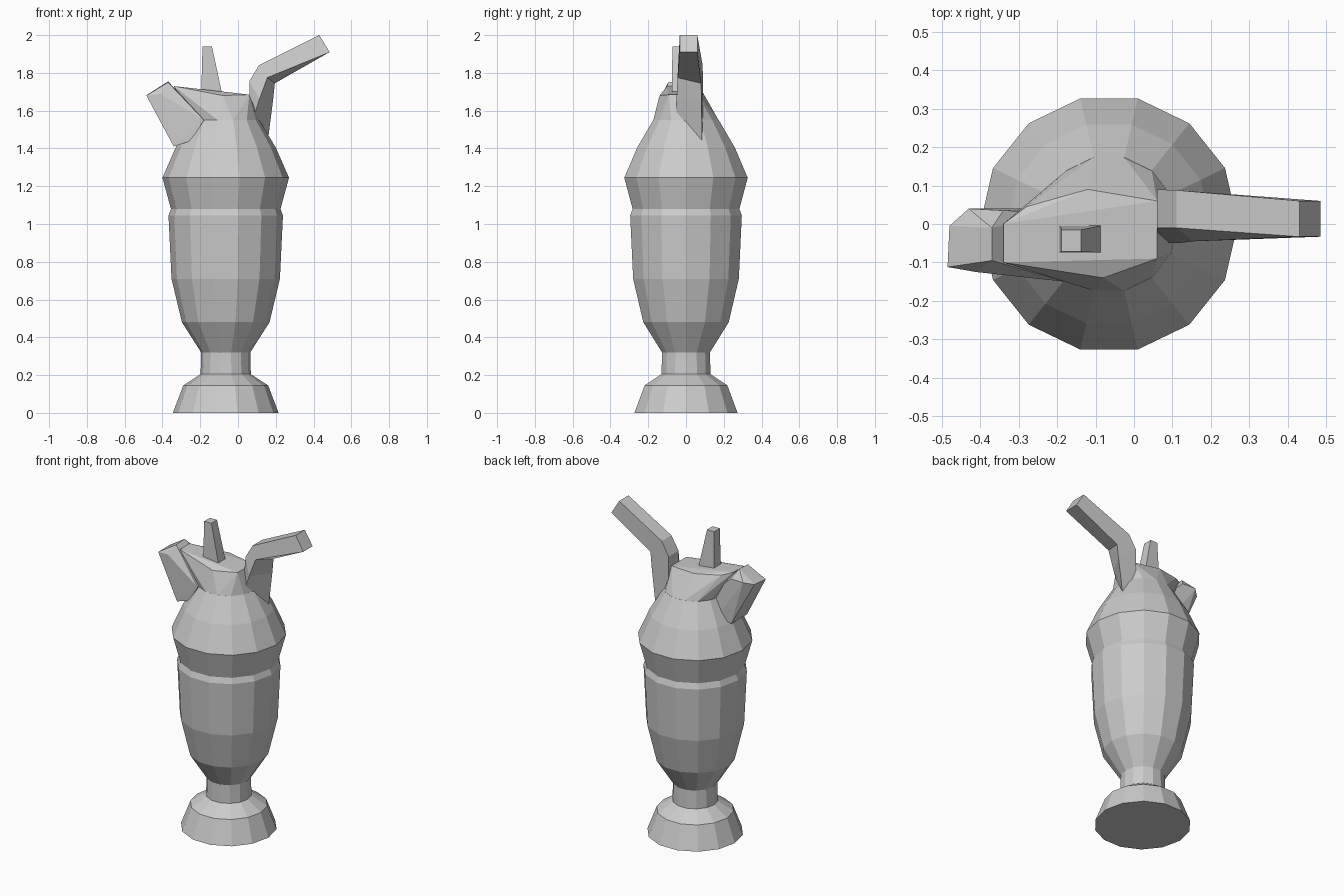
import bpy, bmesh
from math import cos, sin, tau

CX, N = -0.065, 14


def finish(name, bm):
    bmesh.ops.recalc_face_normals(bm, faces=bm.faces[:])
    me = bpy.data.meshes.new(name)
    bm.to_mesh(me)
    bm.free()
    ob = bpy.data.objects.new(name, me)
    bpy.context.collection.objects.link(ob)
    return ob


def ring(r, z):
    return [(CX + r * cos(tau * i / N), r * sin(tau * i / N), z) for i in range(N)]


def loft(name, sections):
    bm = bmesh.new()
    rows = [[bm.verts.new(p) for p in s] for s in sections]
    n = len(rows[0])
    for a, b in zip(rows, rows[1:]):
        for i in range(n):
            j = (i + 1) % n
            bm.faces.new((a[i], a[j], b[j], b[i]))
    bm.faces.new(rows[0][::-1])
    bm.faces.new(rows[-1])
    return finish(name, bm)


def hull(name, points):
    bm = bmesh.new()
    vs = [bm.verts.new(p) for p in points]
    res = bmesh.ops.convex_hull(bm, input=vs)
    junk = [v for v in res["geom_interior"] + res["geom_unused"]
            if isinstance(v, bmesh.types.BMVert)]
    bmesh.ops.delete(bm, geom=list(set(junk)), context='VERTS')
    return finish(name, bm)


# turned glass with foot, stem, bowl, rim step and domed filling
profile = [(0.28, 0), (0.225, 0.145), (0.133, 0.205), (0.13, 0.32),
           (0.232, 0.48), (0.287, 0.71), (0.303, 1.045), (0.29, 1.08),
           (0.335, 1.245), (0.265, 1.405), (0.178, 1.55)]
loft("glass", [ring(r, z) for r, z in profile])

# cream crown: leans up toward the fruit on the left
top = [(-0.28, 0.045, 1.71), (-0.12, 0.09, 1.695), (0.06, 0.06, 1.685),
       (0.06, -0.09, 1.685), (-0.08, -0.14, 1.68), (-0.21, -0.1, 1.69),
       (-0.34, -0.1, 1.73), (-0.34, 0.0, 1.73)]
hull("cream_crown", ring(0.178, 1.548) + top)

# chunky fruit wedge sticking out to the left
hull("fruit_wedge", [
    (-0.485, -0.112, 1.68), (-0.48, -0.005, 1.685), (-0.43, 0.04, 1.70),
    (-0.37, -0.01, 1.755), (-0.37, -0.095, 1.75), (-0.41, -0.125, 1.69),
    (-0.34, 0.035, 1.70), (-0.34, -0.13, 1.41), (-0.34, 0.03, 1.41),
    (-0.25, -0.14, 1.44), (-0.25, 0.04, 1.44),
    (-0.18, -0.15, 1.55), (-0.18, 0.03, 1.55)])

# bent straw
loft("straw", [
    [(0.06, -0.02, 1.48), (0.06, 0.09, 1.48), (0.158, 0.085, 1.44), (0.068, -0.05, 1.52)],
    [(0.06, -0.01, 1.755), (0.06, 0.09, 1.755), (0.185, 0.082, 1.65), (0.113, -0.05, 1.66)],
    [(0.11, -0.01, 1.84), (0.11, 0.088, 1.84), (0.195, 0.08, 1.745), (0.155, -0.045, 1.775)],
    [(0.43, -0.033, 2.0), (0.43, 0.06, 2.0), (0.485, 0.06, 1.91), (0.485, -0.033, 1.91)]])


# tapered stem on top
def rect(x0, x1, y0, y1, z):
    return [(x0, y0, z), (x1, y0, z), (x1, y1, z), (x0, y1, z)]


loft("cherry_stem", [rect(-0.195, -0.08, -0.075, -0.003, 1.67),
                     rect(-0.188, -0.138, -0.072, -0.015, 1.94)])
